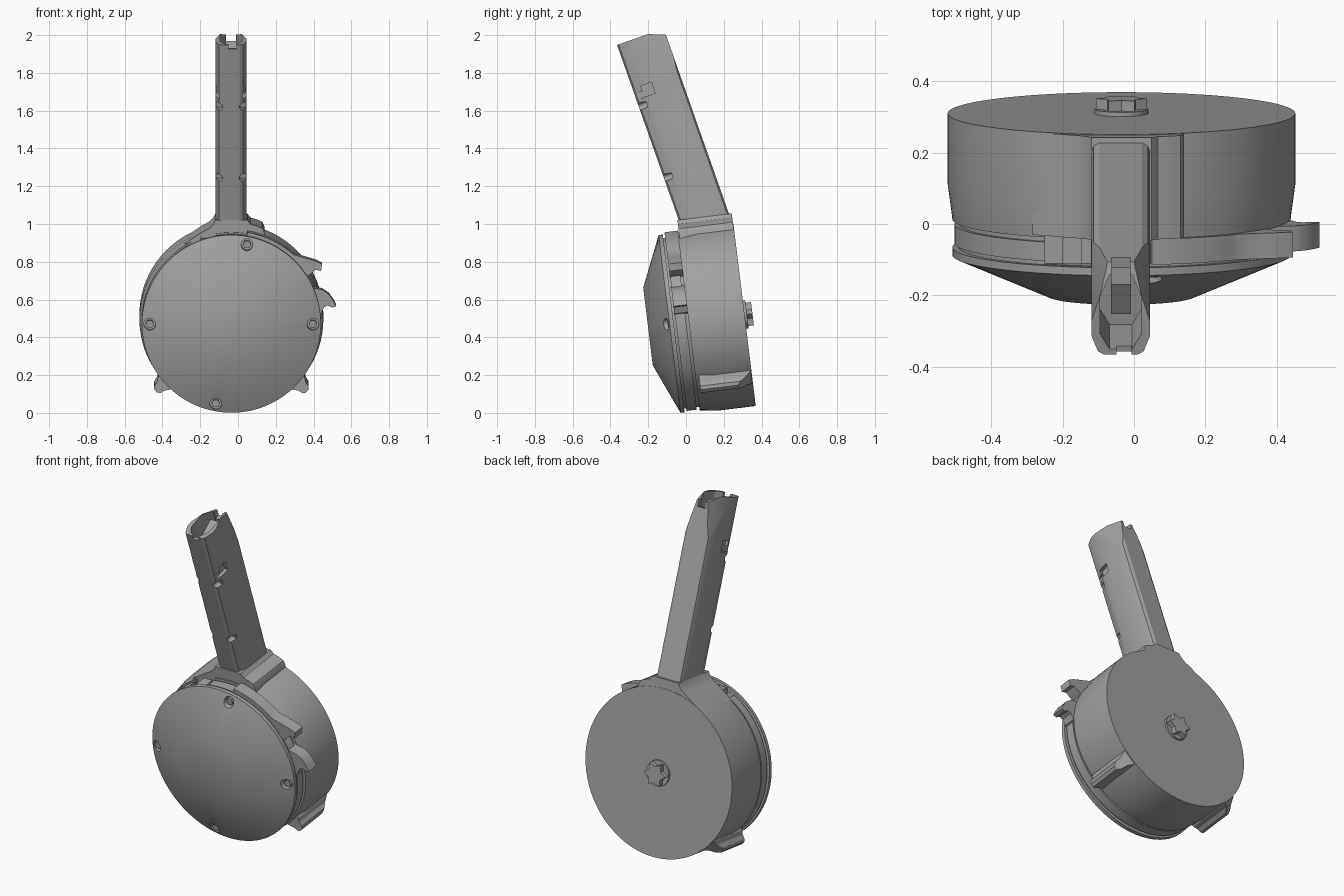
import bpy, bmesh
from math import radians, sin, cos, pi
from mathutils import Matrix, Vector

cube = bpy.data.objects.get("Cube")
if cube:
    bpy.data.objects.remove(cube)

grey = bpy.data.materials.new("mid grey")
grey.use_nodes = True
grey.diffuse_color = (0.36, 0.36, 0.36, 1)
grey.node_tree.nodes["Principled BSDF"].inputs["Base Color"].default_value = grey.diffuse_color

# Tilted frames: drum axis is local y, neck axis is local z
DRUM = Matrix.Translation((-0.035, 0.31, 0.52)) @ Matrix.Rotation(radians(7), 4, 'X')
NECK = Matrix.Translation((-0.037, 0.09, 1.05)) @ Matrix.Rotation(radians(19.4), 4, 'X')


def make(name, bm, frame):
    bmesh.ops.recalc_face_normals(bm, faces=bm.faces)
    mesh = bpy.data.meshes.new(name)
    bm.to_mesh(mesh)
    bm.free()
    mesh.materials.append(grey)
    ob = bpy.data.objects.new(name, mesh)
    ob.matrix_world = frame
    bpy.context.collection.objects.link(ob)
    return ob


def prism_bm(points, a, b, axis):
    """Extrude a 2D profile along y (points are x,z) or along z (points are x,y)."""
    bm = bmesh.new()
    place = (lambda p: (p[0], a, p[1])) if axis == 'Y' else (lambda p: (p[0], p[1], a))
    face = bm.faces.new([bm.verts.new(place(p)) for p in points])
    ext = bmesh.ops.extrude_face_region(bm, geom=[face])
    shift = Vector((0, b - a, 0)) if axis == 'Y' else Vector((0, 0, b - a))
    bmesh.ops.translate(bm, vec=shift, verts=[v for v in ext["geom"] if isinstance(v, bmesh.types.BMVert)])
    return bm


def prism(name, points, a, b, axis, frame):
    return make(name, prism_bm(points, a, b, axis), frame)


def slice_off(bm, point, normal):
    geom = bm.verts[:] + bm.edges[:] + bm.faces[:]
    cut = bmesh.ops.bisect_plane(bm, geom=geom, plane_co=point, plane_no=normal, clear_outer=True)
    edges = [e for e in cut["geom_cut"] if isinstance(e, bmesh.types.BMEdge)]
    bmesh.ops.edgeloop_fill(bm, edges=edges)


def box(name, lo, hi, frame):
    return prism(name, [(lo[0], lo[1]), (hi[0], lo[1]), (hi[0], hi[1]), (lo[0], hi[1])],
                 lo[2], hi[2], 'Z', frame)


def circle(x, z, r, n=20):
    return [(x + r * cos(2 * pi * i / n), z + r * sin(2 * pi * i / n)) for i in range(n)]


def carve(ob, cutters):
    for c in cutters:
        c.hide_render = True
        mod = ob.modifiers.new("cut", 'BOOLEAN')
        mod.object, mod.operation, mod.solver = c, 'DIFFERENCE', 'EXACT'
    bpy.context.view_layer.update()
    result = bpy.data.meshes.new_from_object(ob.evaluated_get(bpy.context.evaluated_depsgraph_get()))
    ob.modifiers.clear()
    ob.data = result
    for c in cutters:
        bpy.data.objects.remove(c)


# Drum: revolved body with two grooves and a conical front cover
profile = [(0, -0.515), (0.207, -0.515), (0.474, -0.40), (0.474, -0.378), (0.455, -0.378),
           (0.455, -0.366), (0.468, -0.366), (0.468, -0.312), (0.455, -0.312), (0.455, -0.298),
           (0.474, -0.298), (0.476, -0.28), (0.487, -0.20), (0.487, 0), (0, 0)]
bm = bmesh.new()
ring = [bm.verts.new((r, y, 0)) for r, y in profile]
edges = [bm.edges.new(pair) for pair in zip(ring, ring[1:])]
bmesh.ops.spin(bm, geom=ring + edges, axis=(0, 1, 0), cent=(0, 0, 0), angle=2 * pi, steps=80)
bmesh.ops.remove_doubles(bm, verts=bm.verts, dist=0.0002)
drum = make("drum_body", bm, DRUM)

# Screw holes in the cover, window in the top left of the band
cutters = [box("window_cutter", (-0.215, -0.376, 0.385), (-0.085, -0.29, 0.55), DRUM)]
parts = [drum]
for deg in (79, 180, 0, 259):
    x, z = 0.432 * cos(radians(deg)), 0.432 * sin(radians(deg))
    cutters.append(prism("screw_cutter", circle(x, z, 0.031), -0.56, -0.388, 'Y', DRUM))
    parts.append(prism("cover_screw", circle(x, z, 0.022, 6), -0.41, -0.38, 'Y', DRUM))
carve(drum, cutters)
parts.append(box("window_block", (-0.165, -0.37, 0.38), (-0.11, -0.295, 0.445), DRUM))

# Star-shaped hub on the back
parts.append(prism("hub_base", circle(0, 0, 0.075, 32), -0.01, 0.012, 'Y', DRUM))
star = [((0.072 if i % 2 else 0.046) * sin(i * pi / 6), (0.072 if i % 2 else 0.046) * cos(i * pi / 6))
        for i in range(12)]
parts.append(prism("hub_star", star, 0, 0.042, 'Y', DRUM))

# Collar flaring from the neck into the drum, with a rounded rib on the left
collar = [(-0.084, 0.54), (-0.098, 0.515), (-0.12, 0.495), (-0.155, 0.476), (-0.25, 0.412),
          (0.175, 0.40), (0.175, 0.47), (0.165, 0.494), (0.138, 0.508), (0.102, 0.518), (0.084, 0.54)]
parts.append(prism("neck_collar", collar, -0.292, -0.002, 'Y', DRUM))

# Two feet at the lower sides, sloping off to the back
foot = [(-0.055, 0.44), (-0.045, 0.49), (-0.03, 0.51), (-0.025, 0.535), (-0.01, 0.548),
        (0.012, 0.548), (0.025, 0.535), (0.03, 0.51), (0.045, 0.49), (0.055, 0.44)]
for side, deg in (("left", 133), ("right", -133)):
    bm = prism_bm(foot, -0.28, -0.004, 'Y')
    slice_off(bm, (0, -0.08, 0.548), (0, 0.62, 0.78))
    parts.append(make(side + "_foot", bm, DRUM @ Matrix.Rotation(radians(deg), 4, 'Y')))

# Winding lever: curved strip ending in a hook, and a second hook below
arc = [(0.492 * cos(radians(d)), 0.492 * sin(radians(d))) for d in range(80, 45, -4)]
inner = [(0.45 * cos(radians(d)), 0.45 * sin(radians(d))) for d in range(32, 82, 6)]
hook = [(0.40, 0.345), (0.445, 0.332), (0.48, 0.315), (0.475, 0.277), (0.445, 0.285), (0.42, 0.262)]
parts.append(prism("lever_strip", arc + hook + inner, -0.368, -0.296, 'Y', DRUM))
hook = [(0.40, 0.20), (0.435, 0.188), (0.48, 0.178), (0.515, 0.155), (0.54, 0.12), (0.555, 0.09),
        (0.535, 0.083), (0.51, 0.095), (0.49, 0.085), (0.475, 0.05), (0.44, 0.04)]
parts.append(prism("lower_hook", hook, -0.368, -0.296, 'Y', DRUM))

# Neck: chamfered column with tapered top corners
half = [(0.048, -0.131), (0.064, -0.122), (0.0825, -0.075), (0.0825, 0.105), (0.076, 0.122), (0.06, 0.131)]
section = half + [(-x, y) for x, y in reversed(half)]
bm = prism_bm(section, -0.06, 1.02, 'Z')
slice_off(bm, (0, 0, 0.998), (0, 0, 1))
slice_off(bm, (0, 0.042, 0.998), (0, 0.36, 0.93))
for s in (1, -1):
    slice_off(bm, (s * 0.0825, 0.06, 0.84), (s * 0.16, 0.05, 0.03))
neck = make("neck", bm, NECK)

# Open mouth, lip gaps, side notches and small edge holes
mouth = [(-0.032, -0.115), (0.032, -0.115), (0.058, -0.07), (0.058, 0.04), (0.03, 0.10),
         (-0.03, 0.10), (-0.058, 0.04), (-0.058, -0.07)]
cutters = [prism("mouth_cutter", mouth, 0.79, 1.1, 'Z', NECK),
           box("rear_gap_cutter", (-0.026, 0.05, 0.925), (0.026, 0.2, 1.1), NECK),
           box("front_gap_cutter", (-0.012, -0.2, 0.975), (0.03, -0.08, 1.1), NECK)]
for s in (1, -1):
    for lo, hi in (((0.062, -0.085, 0.69), (0.1, -0.025, 0.752)),
                   ((0.062, -0.15, 0.69), (0.1, -0.084, 0.722))):
        x0, x1 = sorted((s * lo[0], s * hi[0]))
        cutters.append(box("notch_cutter", (x0, lo[1], lo[2]), (x1, hi[1], hi[2]), NECK))
    for w in (0.25, 0.65):
        cutters.append(prism("hole_cutter", circle(s * 0.064, w, 0.019, 16), -0.15, -0.085, 'Y', NECK))
carve(neck, cutters)
parts.append(neck)

# Sloped block inside the mouth
bm = prism_bm([(-0.028, -0.04), (0.028, -0.04), (0.028, 0.06), (-0.028, 0.06)], 0.78, 0.96, 'Z')
slice_off(bm, (0, 0, 0.93), (0, -0.35, 0.93))
parts.append(make("inner_block", bm, NECK))

# Smooth shading with sharp edges kept
bpy.ops.object.select_all(action='DESELECT')
for ob in parts:
    ob.select_set(True)
bpy.context.view_layer.objects.active = drum
bpy.ops.object.shade_smooth_by_angle(angle=radians(25))
